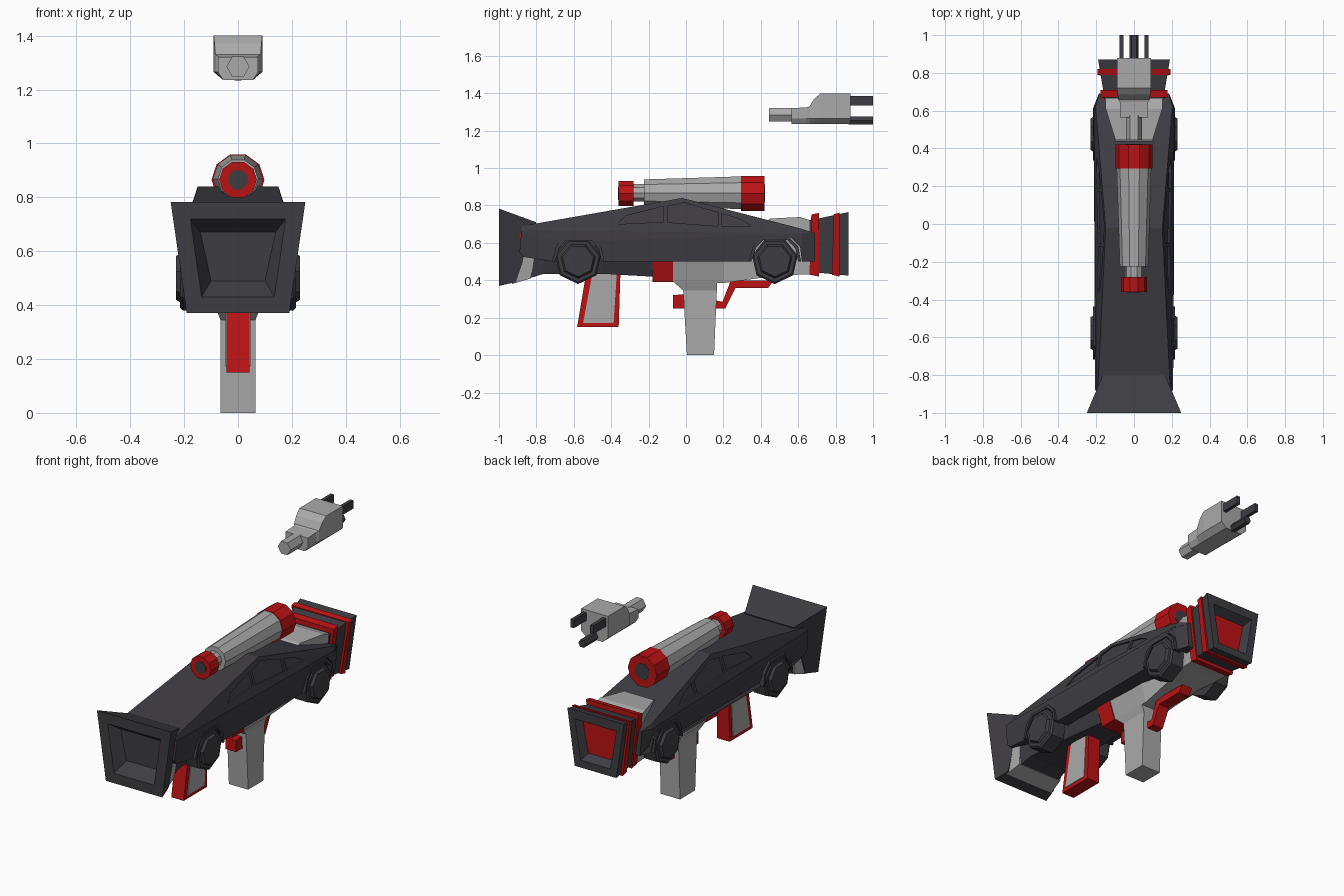
import bpy, bmesh
from math import sin, cos, pi

cube = bpy.data.objects.get("Cube")
if cube:
    bpy.data.objects.remove(cube, do_unlink=True)


def material(name, rgb):
    m = bpy.data.materials.new(name)
    m.use_nodes = True
    m.diffuse_color = (*rgb, 1)
    m.node_tree.nodes["Principled BSDF"].inputs["Base Color"].default_value = (*rgb, 1)
    return m


DARK = material("charcoal", (0.048, 0.046, 0.055))
GREY = material("light grey", (0.4, 0.4, 0.4))
RED = material("red", (0.5, 0.006, 0.007))


def make(name, mat, *lofts):
    """Build one object from lofts, each a list of matching rings of points."""
    bm = bmesh.new()
    for rings in lofts:
        vs = [[bm.verts.new(p) for p in ring] for ring in rings]
        n = len(vs[0])
        for a, b in zip(vs, vs[1:]):
            for i in range(n):
                j = (i + 1) % n
                bm.faces.new((a[i], a[j], b[j], b[i]))
        caps = [bm.faces.new(vs[0]), bm.faces.new(vs[-1])]
        bmesh.ops.triangulate(bm, faces=caps)
    bmesh.ops.recalc_face_normals(bm, faces=bm.faces)
    mesh = bpy.data.meshes.new(name)
    bm.to_mesh(mesh)
    bm.free()
    mesh.materials.append(mat)
    ob = bpy.data.objects.new(name, mesh)
    bpy.context.collection.objects.link(ob)
    return ob


def sheet(profile, x):
    """Profile in (y, z) placed at x, a number or a rule of y and z."""
    return [(x(y, z) if callable(x) else x, y, z) for y, z in profile]


def slab(profile, x):
    """Profile extruded symmetrically to both sides."""
    left = sheet(profile, x)
    return [left, [(-a, y, z) for a, y, z in left]]


def sides(profile, inner, outer):
    """Mirrored pair of plates."""
    pair = [sheet(profile, inner), sheet(profile, outer)]
    return pair, [[(-a, y, z) for a, y, z in r] for r in pair]


def trap(y0, z0, w0, y1, z1, w1):
    """Trapezoid ring from its bottom and top edges."""
    return [(-w0, y0, z0), (w0, y0, z0), (w1, y1, z1), (-w1, y1, z1)]


def tube(n, cz, *steps, phase=0.5):
    """Rings round the y axis, each step a (y, radius) pair."""
    return [[(r * sin(2 * pi * (i + phase) / n), y, cz + r * cos(2 * pi * (i + phase) / n))
             for i in range(n)] for y, r in steps]


# Vehicle shell
def upper_width(y, z):
    return (0.15 + (0.84 - z) * 0.32) * (0.87 if y > 0.66 else 0.97 if y < -0.85 else 1)


def lower_width(y, z):
    return (0.214 - (0.65 - z) * 0.1) * (0.87 if y > 0.66 else 0.95 if y < -0.85 else 1)


upper = make("vehicle_cabin", DARK, slab(
    [(-0.88, 0.65), (0.62, 0.64), (0.69, 0.64), (0.69, 0.652), (0.62, 0.675),
     (-0.02, 0.84), (-0.88, 0.69)], upper_width))
make("vehicle_lower_body", DARK, slab(
    [(-0.88, 0.67), (-0.89, 0.55), (-0.87, 0.525), (-0.71, 0.5), (-0.66, 0.61), (-0.5, 0.61),
     (-0.44, 0.5), (0.34, 0.5), (0.365, 0.59), (0.42, 0.63), (0.56, 0.63), (0.61, 0.58),
     (0.62, 0.5), (0.69, 0.5), (0.69, 0.65), (0.62, 0.65)], lower_width))

# Recessed side windows
panes = [[(-0.37, 0.7), (-0.32, 0.745), (-0.12, 0.795), (-0.12, 0.712)],
         [(-0.1, 0.71), (-0.1, 0.795), (-0.01, 0.815), (0.17, 0.762), (0.17, 0.69)],
         [(0.19, 0.69), (0.19, 0.757), (0.28, 0.73), (0.35, 0.69)]]
cutters = []
for p in panes:
    cutters += sides(p, lambda y, z: upper_width(y, z) - 0.012,
                     lambda y, z: upper_width(y, z) + 0.05)
cutter = make("window_cutter", DARK, *cutters)
cutter.hide_render = True
mod = upper.modifiers.new("windows", 'BOOLEAN')
mod.object = cutter
mod.solver = 'EXACT'
bpy.context.view_layer.objects.active = upper
bpy.ops.object.modifier_apply(modifier=mod.name)
bpy.data.objects.remove(cutter, do_unlink=True)


# Wheels with stepped hubs, and raised arches
def heptagon(cy, r):
    return [(cy + r * sin(2 * pi * (i + 0.5) / 7), 0.505 + r * cos(2 * pi * (i + 0.5) / 7))
            for i in range(7)]


for name, cy in (("front", -0.577), ("rear", 0.475)):
    for side, s in (("left", 1), ("right", -1)):
        steps = ((0.12, 0.125), (0.205, 0.125), (0.215, 0.115), (0.215, 0.095), (0.23, 0.085))
        make(f"{name}_{side}_wheel", DARK,
             [sheet(heptagon(cy, r), s * x) for x, r in steps])
    arch = [(cy + a, z) for a, z in
            ((-0.14, 0.5), (-0.115, 0.585), (-0.07, 0.63), (0.075, 0.63), (0.125, 0.58), (0.14, 0.5),
             (0.125, 0.5), (0.11, 0.57), (0.068, 0.615), (-0.063, 0.615), (-0.1, 0.575), (-0.125, 0.5))]
    make(f"{name}_wheel_arches", DARK, *sides(arch, 0.17, 0.216))

# Front muzzle: flared frame with recessed opening, collar and backing
make("front_flare", DARK, [
    trap(-0.91, 0.39, 0.17, -0.8, 0.71, 0.165),
    trap(-1, 0.37, 0.19, -1, 0.783, 0.25),
    trap(-1, 0.43, 0.135, -1, 0.72, 0.177),
    trap(-0.93, 0.49, 0.1, -0.93, 0.672, 0.14)])
make("front_backing", GREY, [
    trap(-0.93, 0.38, 0.165, -0.885, 0.68, 0.18),
    trap(-0.83, 0.41, 0.15, -0.8, 0.6, 0.17)])
make("front_collar", RED, [
    trap(-0.9, 0.62, 0.19, -0.895, 0.69, 0.19),
    trap(-0.87, 0.62, 0.19, -0.87, 0.69, 0.19)])
make("front_barrel", DARK, [
    trap(-0.84, 0.41, 0.14, -0.84, 0.58, 0.17),
    trap(-0.76, 0.435, 0.13, -0.76, 0.58, 0.17),
    trap(-0.45, 0.435, 0.1, -0.45, 0.58, 0.15),
    trap(-0.1, 0.415, 0.08, -0.1, 0.58, 0.15)])

# Receiver under and behind the shell
make("receiver_band", RED, [
    trap(-0.18, 0.39, 0.085, -0.18, 0.52, 0.13), trap(-0.07, 0.39, 0.085, -0.07, 0.52, 0.13)])
make("receiver", GREY, [
    trap(-0.07, 0.39, 0.08, -0.07, 0.52, 0.125),
    trap(0.2, 0.385, 0.08, 0.2, 0.56, 0.125),
    trap(0.45, 0.42, 0.1, 0.45, 0.73, 0.1),
    trap(0.6, 0.43, 0.125, 0.61, 0.738, 0.15),
    trap(0.7, 0.43, 0.13, 0.7, 0.71, 0.15)])

# Rear block with recessed opening and red bands
make("rear_block", DARK, [
    trap(0.66, 0.445, 0.125, 0.66, 0.72, 0.155),
    trap(0.87, 0.425, 0.14, 0.87, 0.765, 0.19),
    trap(0.87, 0.47, 0.1, 0.87, 0.71, 0.14),
    trap(0.8, 0.51, 0.075, 0.8, 0.67, 0.11)])
for name, y, t, w in (("inner", 0.66, 0.05, 0.177), ("outer", 0.78, 0.04, 0.193)):
    make(f"{name}_rear_band", RED, [
        trap(y, 0.43, w - 0.045, y + 0.01, 0.745 + y * 0.01, w),
        trap(y + t, 0.42, w - 0.045, y + t, 0.75 + y * 0.015, w)])

# Front grip with side panels
make("front_grip", RED, slab(
    [(-0.53, 0.46), (-0.582, 0.15), (-0.36, 0.15), (-0.35, 0.46)], 0.042))
make("grip_panels", GREY, *sides(
    [(-0.5, 0.44), (-0.55, 0.172), (-0.387, 0.172), (-0.37, 0.44)], 0.038, 0.046))

# Magazine and trigger guard
make("magazine", GREY, [
    [(x, y, z) for x, y in ((-w, a), (w, a), (w, b), (-w, b))]
    for z, w, a, b in ((0, 0.065, 0.005, 0.15), (0.345, 0.065, -0.015, 0.165),
                       (0.39, 0.082, -0.065, 0.165))])
make("trigger_guard", RED, slab(
    [(-0.07, 0.25), (0.21, 0.25), (0.265, 0.36), (0.44, 0.36), (0.47, 0.4),
     (0.24, 0.4), (0.195, 0.285), (-0.02, 0.285), (-0.02, 0.325), (-0.07, 0.32)], 0.036))

# Scope
make("scope_tube", GREY, tube(10, 0.868, (-0.29, 0.048), (-0.225, 0.048), (-0.225, 0.075), (0.3, 0.092)))
make("scope_eyepiece", RED, tube(10, 0.865, (-0.36, 0.07), (-0.28, 0.07)))
make("scope_front_lens", DARK, tube(8, 0.865, (-0.363, 0.038), (-0.355, 0.038)))
make("scope_rear_ring", RED, tube(10, 0.865, (0.295, 0.098), (0.42, 0.098)))
make("scope_rear_lens", DARK, tube(8, 0.865, (0.415, 0.05), (0.423, 0.05)))


# Floating power plug
def plug_ring(y, top, w):
    return [(-0.055, y, 1.235), (0.055, y, 1.235), (w, y, 1.265),
            (w, y, top), (-w, y, top), (-w, y, 1.265)]


make("plug_body", GREY, [plug_ring(*p) for p in (
    (0.565, 1.32, 0.075), (0.645, 1.325, 0.075), (0.66, 1.33, 0.084),
    (0.685, 1.37, 0.087), (0.72, 1.4, 0.09), (0.88, 1.4, 0.09))])
make("plug_cable", GREY, tube(6, 1.285, (0.445, 0.043), (0.58, 0.043)))
make("plug_blades", DARK, *sides(
    [(0.87, 1.335), (1, 1.335), (1, 1.385), (0.87, 1.385)], 0.055, 0.077))
make("plug_ground_pin", DARK, tube(6, 1.255, (0.87, 0.025), (1, 0.025)))
